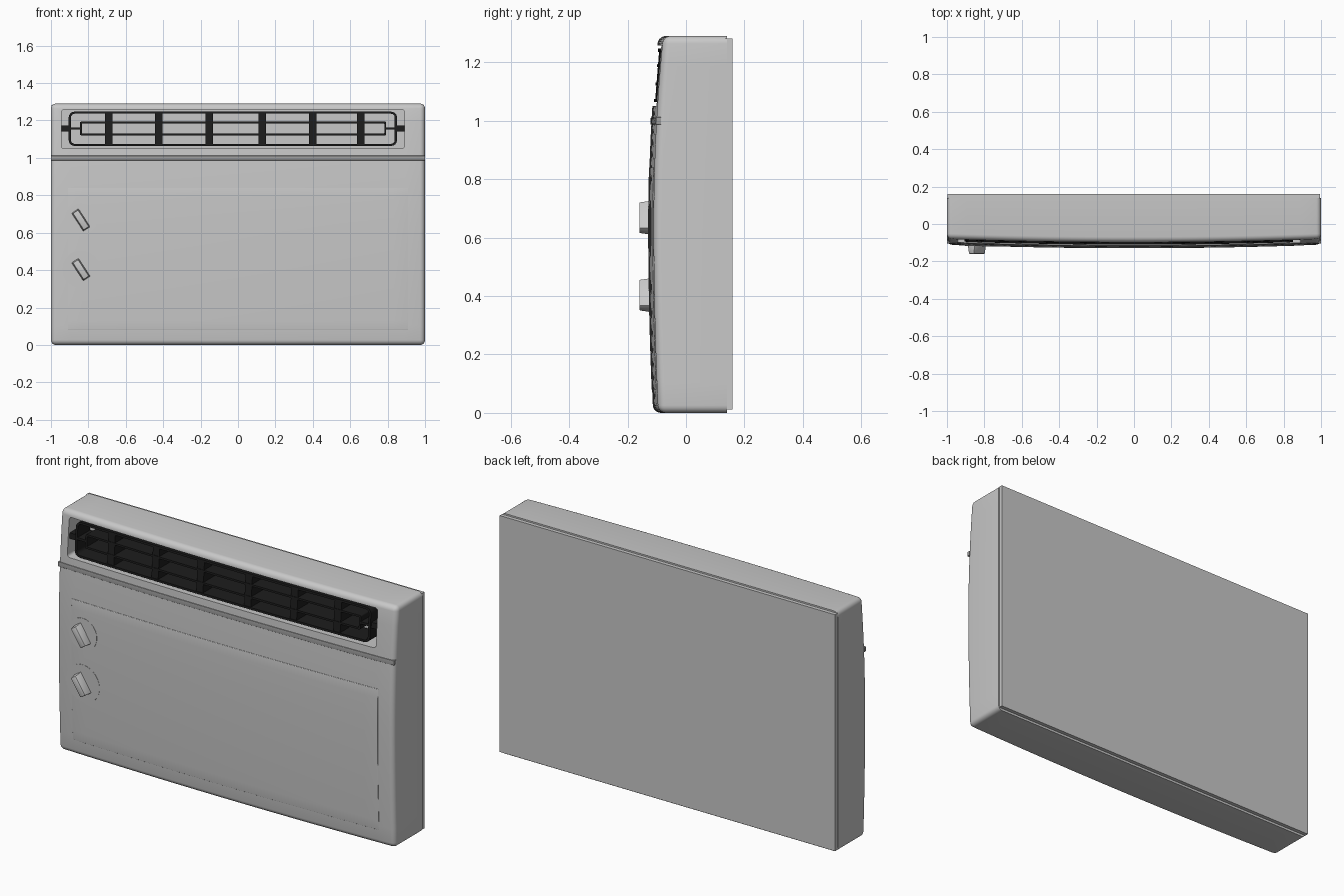
import bpy, bmesh, math
from mathutils import Matrix

if "Cube" in bpy.data.objects:
    bpy.data.objects.remove(bpy.data.objects["Cube"])


def material(name, v):
    m = bpy.data.materials.new(name)
    m.diffuse_color = (v, v, v, 1)
    m.use_nodes = True
    m.node_tree.nodes["Principled BSDF"].inputs["Base Color"].default_value = m.diffuse_color
    return m


GREY = material("light_grey", 0.58)
DARK = material("mid_grey", 0.33)
BLACK = material("black", 0.012)


def finish(name, bm, mat, angle=35):
    bmesh.ops.recalc_face_normals(bm, faces=bm.faces)
    me = bpy.data.meshes.new(name)
    bm.to_mesh(me)
    bm.free()
    me.materials.append(mat)
    ob = bpy.data.objects.new(name, me)
    bpy.context.collection.objects.link(ob)
    smooth(ob, angle)
    return ob


def smooth(ob, angle=35):
    bpy.ops.object.select_all(action='DESELECT')
    ob.select_set(True)
    bpy.context.view_layer.objects.active = ob
    bpy.ops.object.shade_smooth_by_angle(angle=math.radians(angle))


def skin(x, z):
    """Depth of the gently bulged front."""
    d = z - 0.65
    return -0.128 + (0.08 if d > 0 else 0.037) * d * d + 0.018 * x * x


def samples(lo, hi, r, n):
    arc = [r * (1 - math.sin(math.radians(a))) for a in (90, 72, 54, 36, 18)]
    mid = [lo + r + (hi - lo - 2 * r) * i / n for i in range(n + 1)]
    return [lo + a for a in arc] + mid + [hi - a for a in reversed(arc)]


def bulged_slab(name, x0, x1, z0, z1, r, off, back, mat, nx=24, nz=16):
    """Block whose front follows the skin and whose front edges are rounded."""
    bm = bmesh.new()
    rows = []
    for z in samples(z0, z1, r, nz):
        row = []
        for x in samples(x0, x1, r, nx):
            cx = min(max(x, x0 + r), x1 - r)
            cz = min(max(z, z0 + r), z1 - r)
            dx, dz = x - cx, z - cz
            t = min(r, max(abs(dx), abs(dz)))
            k = t / math.hypot(dx, dz) if t > 1e-9 else 0
            px, pz = cx + dx * k, cz + dz * k
            y = skin(px, pz) - off + r - math.sqrt(max(0, r * r - t * t))
            row.append(bm.verts.new((px, y, pz)))
        rows.append(row)
    for a, b in zip(rows, rows[1:]):
        for i in range(len(a) - 1):
            bm.faces.new((a[i], a[i + 1], b[i + 1], b[i]))
    loop = (rows[0][:-1] + [q[-1] for q in rows[:-1]]
            + rows[-1][:0:-1] + [q[0] for q in rows[:0:-1]])
    rear = [bm.verts.new((v.co.x, back, v.co.z)) for v in loop]
    for i in range(len(loop)):
        j = (i + 1) % len(loop)
        bm.faces.new((loop[i], loop[j], rear[j], rear[i]))
    bm.faces.new(rear)
    return finish(name, bm, mat)


def rounded_rect(x0, x1, z0, z1, r, n=10):
    pts = []
    for cx, cz, a0 in ((x1 - r, z0 + r, -90), (x1 - r, z1 - r, 0),
                       (x0 + r, z1 - r, 90), (x0 + r, z0 + r, 180)):
        for k in range(5):
            a = math.radians(a0 + 22.5 * k)
            pts.append((cx + r * math.cos(a), cz + r * math.sin(a)))
        if a0 in (0, 180):  # extra points along the long sides
            xa, xb = (x1 - r, x0 + r) if a0 == 0 else (x0 + r, x1 - r)
            z = z1 if a0 == 0 else z0
            pts += [(xa + (xb - xa) * i / n, z) for i in range(1, n)]
    return pts


def ring(name, outer, inner, off, back, mat):
    """Hollow frame following the skin at the front."""
    bm = bmesh.new()
    loops = []
    for pts, front in ((outer, 1), (inner, 1), (inner, 0), (outer, 0)):
        loops.append([bm.verts.new((x, skin(x, z) - off if front else back, z)) for x, z in pts])
    for a, b in zip(loops, loops[1:] + loops[:1]):
        for i in range(len(a)):
            j = (i + 1) % len(a)
            bm.faces.new((a[i], a[j], b[j], b[i]))
    return finish(name, bm, mat)


def prism(name, pts, off, back, mat):
    bm = bmesh.new()
    f = [bm.verts.new((x, skin(x, z) - off, z)) for x, z in pts]
    b = [bm.verts.new((x, back, z)) for x, z in pts]
    bm.faces.new(f)
    bm.faces.new(b)
    for i in range(len(f)):
        j = (i + 1) % len(f)
        bm.faces.new((f[i], f[j], b[j], b[i]))
    return finish(name, bm, mat)


def box(name, x0, x1, z0, z1, off, back, mat):
    return prism(name, [(x0, z0), (x1, z0), (x1, z1), (x0, z1)], off, back, mat)


# Casing with the vent recess cut into it
casing = bulged_slab("casing", -1, 1, 0, 1.29, 0.026, 0, 0.14, GREY)
cutter = prism("vent_cutter", rounded_rect(-0.945, 0.89, 1.05, 1.258, 0.015), 0.1, 0.03, GREY)
cut = casing.modifiers.new("vent", 'BOOLEAN')
cut.operation, cut.object, cut.solver = 'DIFFERENCE', cutter, 'EXACT'
bpy.context.view_layer.objects.active = casing
bpy.ops.object.modifier_apply(modifier="vent")
bpy.data.objects.remove(cutter)
smooth(casing)

# Back plate, slightly inset
bm = bmesh.new()
bmesh.ops.create_cube(bm, size=1, matrix=Matrix.Translation((-0.0015, 0.148, 0.647))
                      @ Matrix.Diagonal((1.993, 0.024, 1.27, 1)))
finish("back_plate", bm, GREY)

# Seam strip and the slightly raised front panel
bulged_slab("seam_strip", -1.0, 1.0, 0.987, 1.012, 0.003, 0.003, -0.085, DARK, nz=2)
bulged_slab("front_panel", -0.91, 0.91, 0.08, 0.84, 0.0015, 0.0015, -0.06, GREY)

# Grille: two deep nested frames, dividers and side stubs
ring("grille_outer_frame", rounded_rect(-0.905, 0.85, 1.064, 1.247, 0.03),
     rounded_rect(-0.893, 0.838, 1.075, 1.236, 0.02), -0.004, 0.02, BLACK)
ring("grille_inner_frame", rounded_rect(-0.845, 0.792, 1.120, 1.194, 0.008),
     rounded_rect(-0.835, 0.782, 1.130, 1.184, 0.003), -0.006, 0.02, BLACK)
for i, x in enumerate((-0.69, -0.423, -0.155, 0.13, 0.4, 0.655)):
    box(f"grille_divider_{i + 1}", x - 0.02, x + 0.02, 1.066, 1.245, -0.008, 0.02, BLACK)
for side, xa, xb, xc in (("left", -0.945, -0.9, -0.84), ("right", 0.89, 0.845, 0.785)):
    box(f"grille_pivot_{side}", min(xa, xb), max(xa, xb), 1.142, 1.172, -0.012, 0.02, BLACK)
    box(f"grille_web_{side}", min(xb, xc), max(xb, xc), 1.151, 1.163, -0.006, 0.02, BLACK)

# Two control knobs, each on a thin dial disc
for name, z, r in (("upper", 0.67, 0.085), ("lower", 0.405, 0.1)):
    x = -0.84
    circle = [(x + r * math.cos(a * math.pi / 24), z + r * math.sin(a * math.pi / 24))
              for a in range(48)]
    prism(f"{name}_dial", circle, 0.003, -0.08, GREY)
    bm = bmesh.new()
    bmesh.ops.create_cube(bm, size=1, matrix=Matrix.Diagonal((0.048, 0.06, 0.118, 1)))
    for v in bm.verts:
        if v.co.y < 0:  # taper towards the grip
            v.co.x *= 0.7
            v.co.z *= 0.9
    bmesh.ops.bevel(bm, geom=bm.edges[:], offset=0.004, segments=2, affect='EDGES', profile=0.5)
    bmesh.ops.transform(bm, verts=bm.verts, matrix=Matrix.Translation((x, -0.13, z - 0.002))
                        @ Matrix.Rotation(math.radians(-33), 4, 'Y'))
    finish(f"{name}_knob", bm, GREY)
